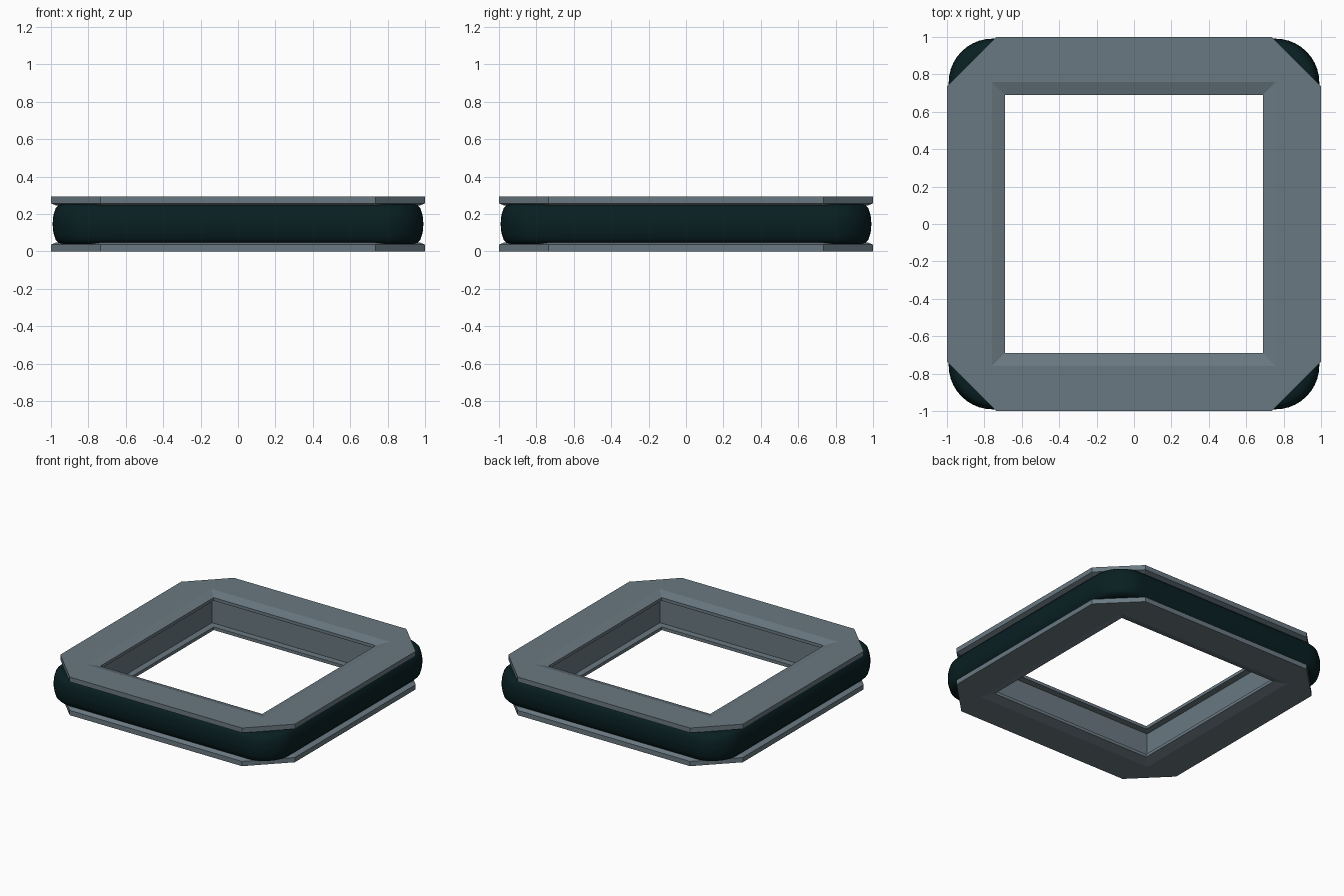
import bpy, bmesh
from math import sin, cos, pi

if "Cube" in bpy.data.objects:
    bpy.data.objects.remove(bpy.data.objects["Cube"])

MID = 0.147  # mid height of the ring


def octagon(h, c, z):
    """Square of half size h with corners cut by c (c = 0: doubled points)."""
    k = h - c
    return [(h, -k, z), (h, k, z), (k, h, z), (-k, h, z),
            (-h, k, z), (-h, -k, z), (-k, -h, z), (k, -h, z)]


def rounded(h, r, z, n=10):
    """Square of half size h with corners rounded by radius r."""
    k = h - r
    pts = []
    for q, (sx, sy) in enumerate([(1, 1), (-1, 1), (-1, -1), (1, -1)]):
        for i in range(n + 1):
            a = pi / 2 * (q + i / n)
            pts.append((sx * k + r * cos(a), sy * k + r * sin(a), z))
    return pts


def ring_solid(name, loops, color):
    """Bridge a closed series of loops into a ring."""
    bm = bmesh.new()
    rows = [[bm.verts.new(p) for p in loop] for loop in loops]
    n = len(rows[0])
    for i, row in enumerate(rows):
        nxt = rows[(i + 1) % len(rows)]
        for j in range(n):
            k = (j + 1) % n
            bm.faces.new((row[j], row[k], nxt[k], nxt[j]))
    bmesh.ops.remove_doubles(bm, verts=bm.verts, dist=1e-5)
    bmesh.ops.recalc_face_normals(bm, faces=bm.faces)
    mesh = bpy.data.meshes.new(name)
    bm.to_mesh(mesh)
    bm.free()
    obj = bpy.data.objects.new(name, mesh)
    bpy.context.collection.objects.link(obj)
    mat = bpy.data.materials.new(name + "_color")
    mat.diffuse_color = (*color, 1)
    mat.use_nodes = True
    mat.node_tree.nodes["Principled BSDF"].inputs["Base Color"].default_value = mat.diffuse_color
    mesh.materials.append(mat)
    return obj


def closed(half):
    """Mirror the upper half of a profile about the mid height."""
    return half + [(h, 2 * MID - z) for h, z in reversed(half)]


# Frame: octagonal plates outside, lipped square opening inside
outer = closed([(1.0, 0.294), (1.0, 0.257), (0.97, 0.245), (0.84, 0.245)])
inner = closed([(0.76, 0.294), (0.69, 0.272), (0.69, 0.248), (0.74, 0.248)])
loops = [octagon(h, 0.265 - 0.586 * (1 - h), z) for h, z in outer]
loops += [octagon(h, 0, z) for h, z in reversed(inner)]
ring_solid("frame", loops, (0.143, 0.19, 0.22))

# Band: bulging dark ring with rounded corners between the plates
band_half = [(0.82, 0.25), (0.90, 0.255), (0.935, 0.254), (0.96, 0.247),
             (0.975, 0.232), (0.984, 0.205), (0.989, 0.18), (0.991, MID + 0.002)]
profile = closed(band_half)
band = ring_solid("band", [rounded(h, 0.235 - (0.991 - h), z)
                           for h, z in profile], (0.0026, 0.0138, 0.016))
bpy.ops.object.select_all(action='DESELECT')
band.select_set(True)
bpy.context.view_layer.objects.active = band
bpy.ops.object.shade_smooth_by_angle(angle=0.8)
